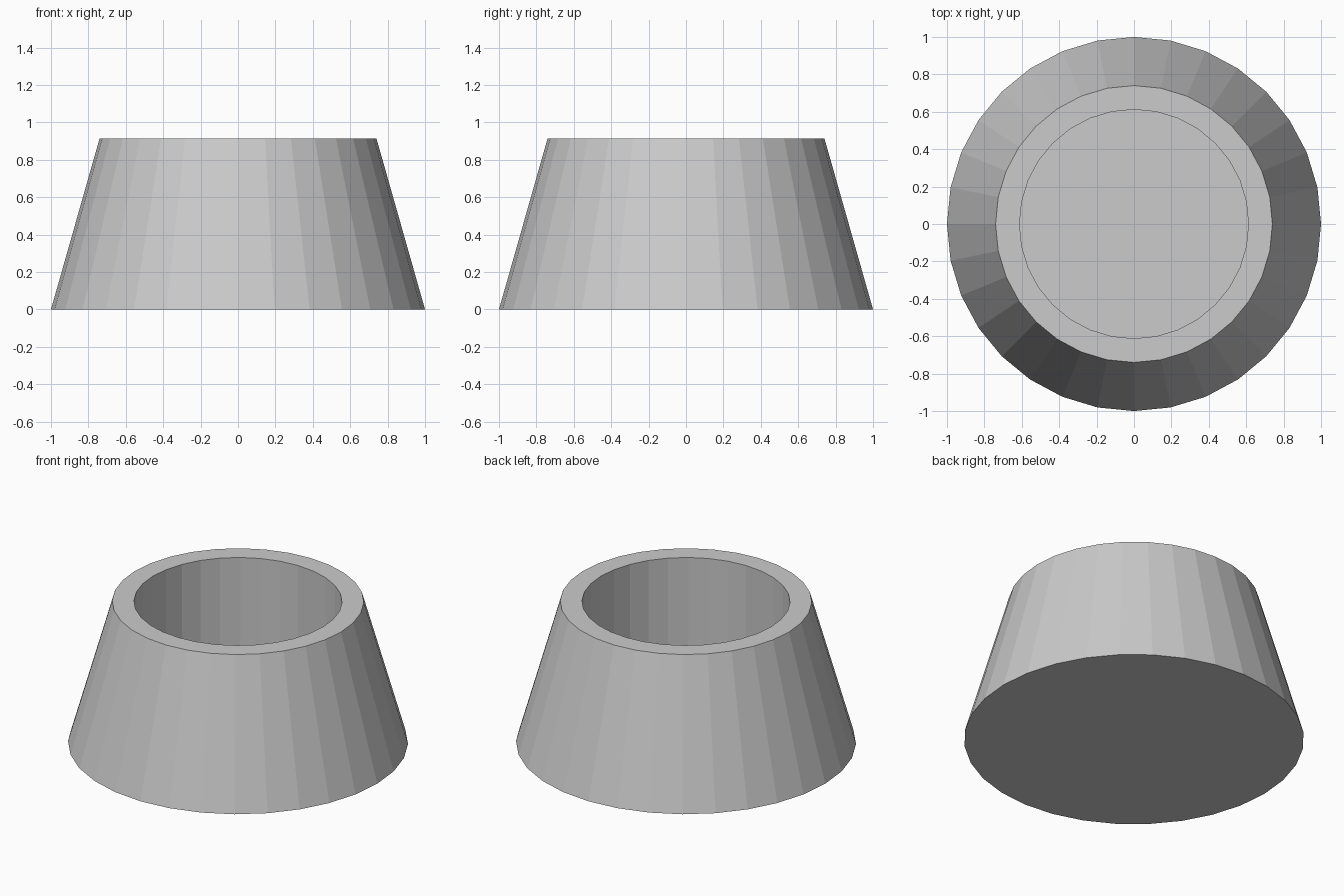
import bpy, bmesh
from math import cos, sin, tau

if "Cube" in bpy.data.objects:
    bpy.data.objects.remove(bpy.data.objects["Cube"])

SIDES = 32
# Profile (radius, height): base edge, outer rim, inner rim, cavity floor
PROFILE = [(1.0, 0.0), (0.74, 0.915), (0.612, 0.915), (0.612, 0.13)]

bm = bmesh.new()


def ring(radius, z):
    return [bm.verts.new((radius * cos(tau * i / SIDES), radius * sin(tau * i / SIDES), z))
            for i in range(SIDES)]


# Tapered wall, rim and straight cavity
rings = [ring(r, z) for r, z in PROFILE]
for low, high in zip(rings, rings[1:]):
    for i in range(SIDES):
        j = (i + 1) % SIDES
        bm.faces.new((low[i], low[j], high[j], high[i]))

# Underside and cavity floor
bm.faces.new(rings[0][::-1])
bm.faces.new(rings[-1])
bmesh.ops.recalc_face_normals(bm, faces=bm.faces)

mesh = bpy.data.meshes.new("tapered_cup")
bm.to_mesh(mesh)
bm.free()
cup = bpy.data.objects.new("tapered_cup", mesh)
bpy.context.collection.objects.link(cup)
